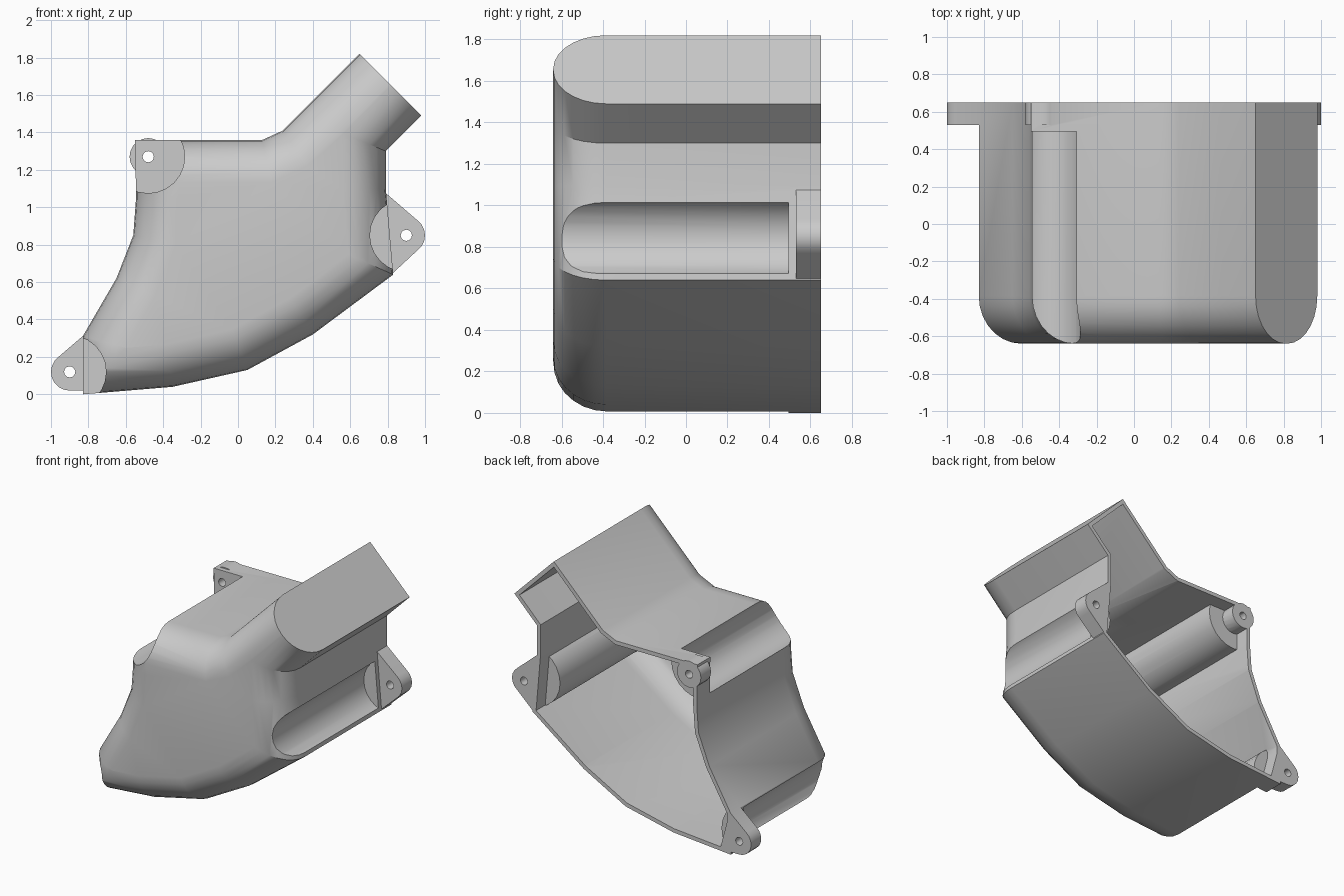
import bpy, bmesh, math
from mathutils import Vector

if "Cube" in bpy.data.objects:
    bpy.data.objects.remove(bpy.data.objects["Cube"])

WALL, BACK, FRONT = 0.03, 0.65, -0.64
ROUND_XZ, ROUND_Y = 0.228, 0.255

# Housing outline in x, z (counter-clockwise; the spout is overlong and trimmed later)
OUTLINE = [(-0.83, 0.0), (-0.35, 0.04), (0.05, 0.13), (0.4, 0.32), (0.83, 0.64),
           (0.79, 1.1), (0.79, 1.3), (1.28, 1.79), (0.95, 2.12),
           (0.24, 1.41), (0.13, 1.36), (-0.55, 1.36), (-0.545, 1.05),
           (-0.56, 0.85), (-0.65, 0.62), (-0.83, 0.31)]
# Screw ears: centre x, z and the points where each lug flares into the body
EARS = [((0.9, 0.85), [(0.825, 0.645), (0.785, 1.08)]),
        ((-0.48, 1.27), []),
        ((-0.9, 0.12), [(-0.82, 0.32), (-0.74, 0.02)])]


def inset(points, d):
    pts = [Vector(p) for p in points]
    out = []
    for i, p in enumerate(pts):
        a = (p - pts[i - 1]).normalized()
        b = (pts[(i + 1) % len(pts)] - p).normalized()
        n1, n2 = Vector((-a.y, a.x)), Vector((-b.y, b.x))
        out.append(p + (n1 + n2) * (d / (1 + n1.dot(n2))))
    return out


def finish(bm, name):
    bmesh.ops.recalc_face_normals(bm, faces=bm.faces)
    me = bpy.data.meshes.new(name)
    bm.to_mesh(me)
    bm.free()
    ob = bpy.data.objects.new(name, me)
    bpy.context.collection.objects.link(ob)
    return ob


def loft(bm, rings):
    """Closed solid through rings given as (points, y)."""
    loops = [[bm.verts.new((p[0], y, p[1])) for p in pts] for pts, y in rings]
    n = len(loops[0])
    for lo, hi in zip(loops, loops[1:]):
        for i in range(n):
            j = (i + 1) % n
            bm.faces.new((lo[i], lo[j], hi[j], hi[i]))
    bm.faces.new(loops[0])
    bm.faces.new(loops[-1][::-1])


def rounded_body(name, wall, back):
    bm = bmesh.new()
    rings = [(inset(OUTLINE, wall), back)]
    steps = 7
    for k in range(steps + 1):
        t = math.pi / 2 * k / steps
        d = wall + (ROUND_XZ - wall) * (1 - math.cos(t))
        y = FRONT + ROUND_Y - (ROUND_Y - wall) * math.sin(t)
        rings.append((inset(OUTLINE, d), y))
    loft(bm, rings)
    # flat spout end
    s = wall * 0.707
    bmesh.ops.bisect_plane(bm, geom=bm.verts[:] + bm.edges[:] + bm.faces[:], dist=1e-5,
                           plane_co=(0.815 - s, 0, 1.655 - s), plane_no=(0.707, 0, 0.707),
                           clear_outer=True)
    bmesh.ops.holes_fill(bm, edges=[e for e in bm.edges if e.is_boundary], sides=0)
    bmesh.ops.triangulate(bm, faces=[f for f in bm.faces if len(f.verts) > 4])
    return finish(bm, name)


def circle(x, z, r, n):
    return [(x + r * math.cos(2 * math.pi * i / n), z + r * math.sin(2 * math.pi * i / n))
            for i in range(n)]


def cylinders(name, r, y0, y1, n=24):
    bm = bmesh.new()
    for (x, z), _ in EARS:
        c = circle(x, z, r, n)
        loft(bm, [(c, y0), (c, y1)])
    return finish(bm, name)


def ear(centre, flare):
    """Rounded lug widening towards the body."""
    bm = bmesh.new()
    for x, z in circle(*centre, 0.1, 20) + flare:
        for y in (0.53, BACK):
            bm.verts.new((x, y, z))
    res = bmesh.ops.convex_hull(bm, input=bm.verts[:])
    inside = [v for v in res["geom_interior"] if isinstance(v, bmesh.types.BMVert)]
    bmesh.ops.delete(bm, geom=inside, context='VERTS')
    return finish(bm, "screw_ear")


def boolean(ob, other, op):
    m = ob.modifiers.new(op, 'BOOLEAN')
    m.operation, m.solver, m.object = op, 'EXACT', other
    bpy.context.view_layer.update()
    dg = bpy.context.evaluated_depsgraph_get()
    me = bpy.data.meshes.new_from_object(ob.evaluated_get(dg))
    ob.modifiers.clear()
    ob.data = me
    bpy.data.objects.remove(other)


# Outer body with screwdriver channels
housing = rounded_body("duct_housing", 0.0, BACK)
boolean(housing, cylinders("channels", 0.195, -1.0, 0.495), 'DIFFERENCE')

# Cavity, leaving a wall around the channels
cavity = rounded_body("cavity", WALL, 0.8)
boolean(cavity, cylinders("channel_walls", 0.225, -1.1, 0.54), 'DIFFERENCE')
boolean(housing, cavity, 'DIFFERENCE')

# Ears and screw holes
for e in EARS:
    boolean(housing, ear(*e), 'UNION')
boolean(housing, cylinders("screw_holes", 0.03, 0.4, 0.8, 12), 'DIFFERENCE')

bpy.context.view_layer.objects.active = housing
housing.select_set(True)
bpy.ops.object.shade_smooth_by_angle(angle=math.radians(32))
